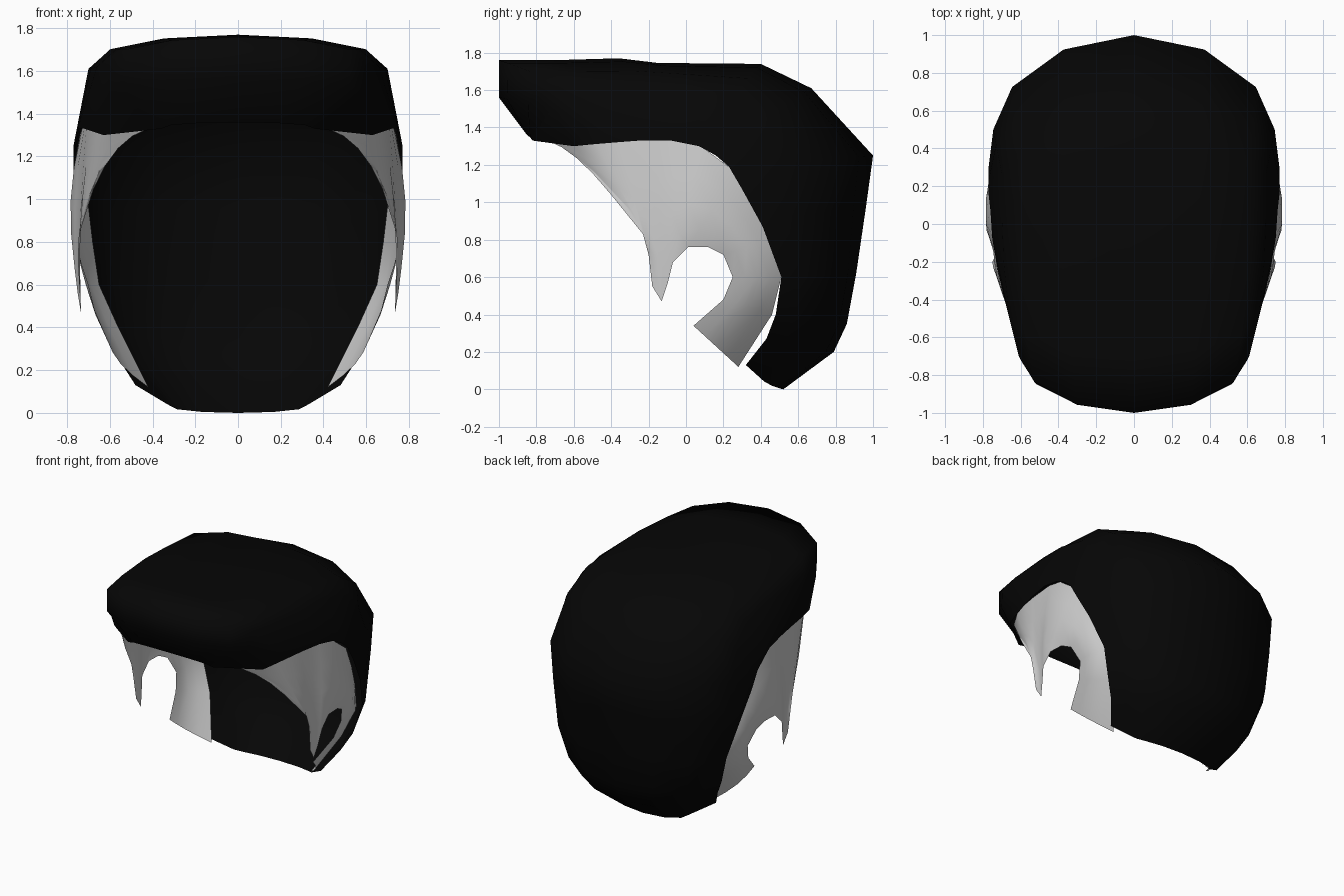
import bpy, bmesh
from math import sin, cos, pi
from mathutils import Vector

cube = bpy.data.objects.get("Cube")
if cube:
    bpy.data.objects.remove(cube, do_unlink=True)


def material(name, value):
    mat = bpy.data.materials.new(name)
    mat.use_nodes = True
    colour = (value, value, value, 1)
    mat.diffuse_color = colour
    bsdf = next(n for n in mat.node_tree.nodes if n.type == 'BSDF_PRINCIPLED')
    bsdf.inputs["Base Color"].default_value = colour
    return mat


def loft(name, sections, mat):
    """Skin a row of sections on the +x side and mirror the result."""
    bm = bmesh.new()
    rows = [[bm.verts.new(p) for p in section] for section in sections]
    for r, s in zip(rows, rows[1:]):
        for i in range(len(r) - 1):
            bm.faces.new((r[i], r[i + 1], s[i + 1], s[i]))
    bmesh.ops.recalc_face_normals(bm, faces=bm.faces)
    # make the sheet face away from the head
    bm.normal_update()
    centre = Vector((0, 0, 0.9))
    facing = sum(f.normal.dot(f.calc_center_median() - centre) for f in bm.faces)
    if facing < 0:
        bmesh.ops.reverse_faces(bm, faces=bm.faces)
    mesh = bpy.data.meshes.new(name)
    bm.to_mesh(mesh)
    bm.free()
    mesh.materials.append(mat)
    for poly in mesh.polygons:
        poly.use_smooth = True
    obj = bpy.data.objects.new(name, mesh)
    bpy.context.collection.objects.link(obj)
    mirror = obj.modifiers.new("Mirror", 'MIRROR')
    mirror.use_clip = True
    return obj


def crown_section(cy, cz, qx, qy, qz, rx, ry, rz):
    """Rounded arc from the centre line to the shoulder, then down to the rim."""
    points = []
    for step in range(4):
        a = step / 3 * pi / 2
        c = max(cos(a), 0)
        points.append(Vector((qx * sin(a),
                              qy + (cy - qy) * c ** 1.15,
                              qz + (cz - qz) * c ** 0.8)))
    return points + [Vector((rx, ry, rz))]


# Hair volume: centre (y, z), shoulder (x, y, z), rim (x, y, z), front to nape
crown = [
    (-.85, 1.36, .36, -.82, 1.33, .63, -.6, 1.3),
    (-1, 1.56, .6, -.72, 1.5, .66, -.5, 1.31),
    (-1, 1.76, .61, -.7, 1.62, .69, -.38, 1.32),
    (-.7, 1.76, .66, -.5, 1.62, .72, -.25, 1.33),
    (-.36, 1.77, .69, -.2, 1.61, .75, -.08, 1.33),
    (-.15, 1.745, .7, .05, 1.61, .76, .07, 1.3),
    (.4, 1.74, .7, .27, 1.56, .77, .16, 1.25),
    (.67, 1.61, .73, .42, 1.42, .77, .23, 1.19),
    (1, 1.25, .745, .5, 1.2, .77, .3, 1.07),
    (.96, .96, .72, .53, .93, .75, .41, .87),
    (.91, .62, .65, .62, .6, .7, .51, .6),
    (.86, .35, .58, .58, .38, .64, .48, .4),
    (.79, .2, .5, .52, .23, .57, .43, .27),
    (.52, 0, .33, .42, .04, .48, .32, .13),
]
loft("hair_top", [crown_section(*c) for c in crown], material("black hair", 0.0018))


def side_section(ix, iy, iz, ox, oy, oz):
    """Strip from the ear edge to the hair rim, bulging less towards the face."""
    a, b = Vector((ix, iy, iz)), Vector((ox, oy, oz))
    amount = min(max(((a.y + b.y) / 2 + 0.35) / 0.4, 0), 1)
    bulge = Vector((0.035 * amount, 0, 0))
    return [a.lerp(b, k / 4) + bulge * sin(pi * k / 4) for k in range(5)]


# Shaved sides: ear edge (x, y, z) and upper edge (x, y, z), nape to temple
sides = [
    (.61, .04, .34, .42, .28, .12),
    (.67, .2, .48, .56, .46, .4),
    (.7, .25, .6, .65, .51, .6),
    (.74, .2, .72, .68, .45, .8),
    (.76, .12, .76, .7, .38, .97),
    (.765, .01, .76, .73, .27, 1.16),
    (.765, -.07, .68, .74, .08, 1.3),
    (.75, -.1, .56, .73, -.05, 1.33),
    (.735, -.13, .47, .72, -.15, 1.33),
    (.74, -.18, .55, .71, -.25, 1.33),
    (.75, -.2, .72, .69, -.36, 1.33),
    (.745, -.23, .83, .66, -.48, 1.32),
    (.68, -.4, 1.04, .59, -.6, 1.31),
    (.57, -.59, 1.26, .42, -.74, 1.33),
]
loft("shaved_sides", [side_section(*s) for s in sides], material("light grey stubble", 0.6))
